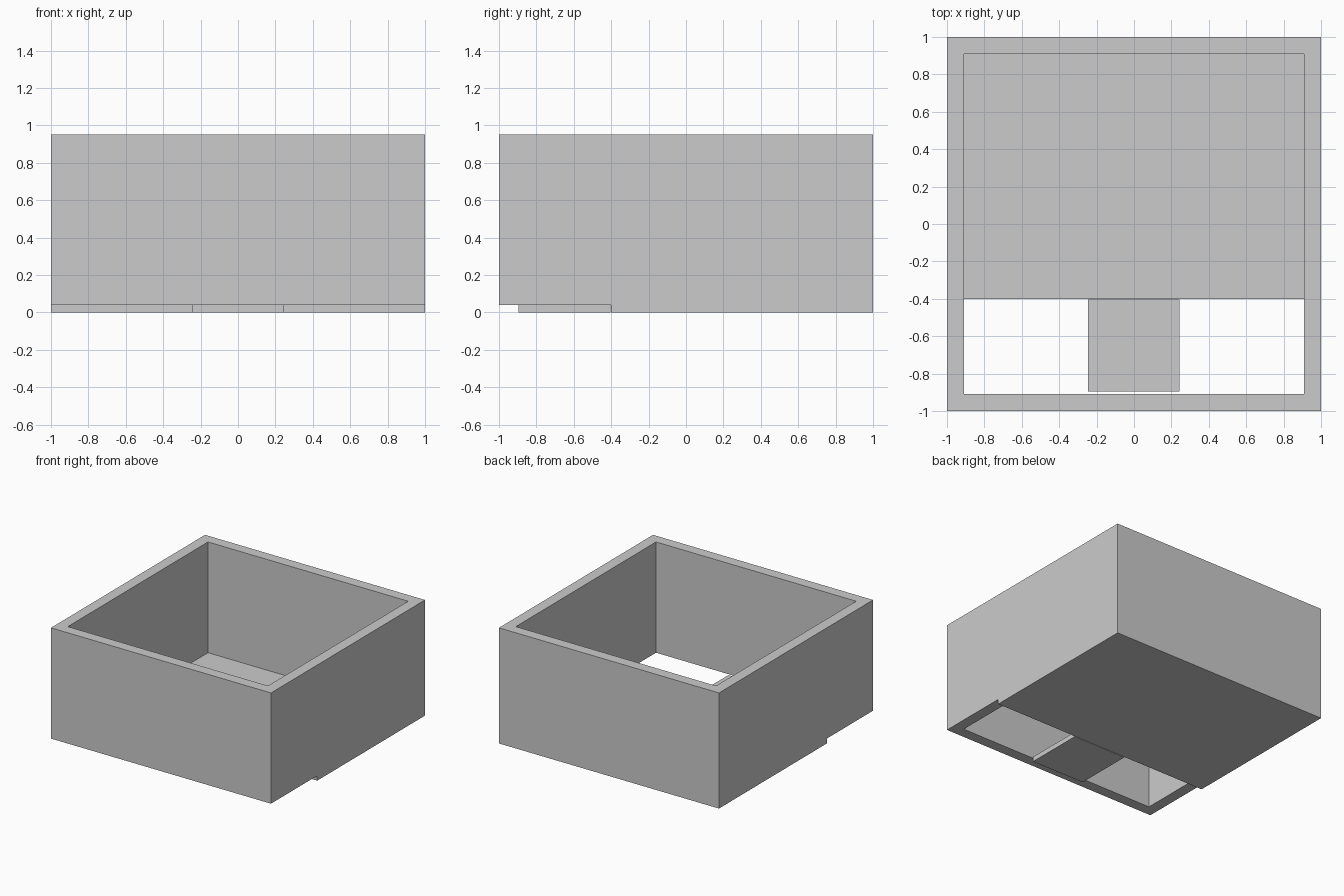
import bpy, bmesh

if "Cube" in bpy.data.objects:
    bpy.data.objects.remove(bpy.data.objects["Cube"])


def prism(name, x0, x1, y0, y1, z0, z1):
    """Axis-aligned box given by its limits."""
    bm = bmesh.new()
    bmesh.ops.create_cube(bm, size=1)
    for v in bm.verts:
        v.co.x = x1 if v.co.x > 0 else x0
        v.co.y = y1 if v.co.y > 0 else y0
        v.co.z = z1 if v.co.z > 0 else z0
    mesh = bpy.data.meshes.new(name)
    bm.to_mesh(mesh)
    bm.free()
    obj = bpy.data.objects.new(name, mesh)
    bpy.context.collection.objects.link(obj)
    return obj


def square_ring(name, outer, inner, z0, z1):
    """Four mitred walls round an open square."""
    corners = [(-1, -1), (1, -1), (1, 1), (-1, 1)]
    bm = bmesh.new()
    loops = [[bm.verts.new((x * r, y * r, z)) for x, y in corners]
             for r, z in ((outer, z0), (outer, z1), (inner, z1), (inner, z0))]
    for k in range(4):
        a, b = loops[k], loops[(k + 1) % 4]
        for i in range(4):
            j = (i + 1) % 4
            bm.faces.new((a[i], a[j], b[j], b[i]))
    bmesh.ops.recalc_face_normals(bm, faces=bm.faces)
    mesh = bpy.data.meshes.new(name)
    bm.to_mesh(mesh)
    bm.free()
    obj = bpy.data.objects.new(name, mesh)
    bpy.context.collection.objects.link(obj)
    return obj


FLOOR_TOP = 0.04

# Open-topped walls resting on the floor slab
square_ring("walls", 1.0, 0.91, FLOOR_TOP, 0.95)

# Floor slab stopping short of the front wall
prism("floor", -1, 1, -0.4, 1, 0, FLOOR_TOP)

# Narrow floor panel reaching toward the front wall
prism("front_floor_panel", -0.245, 0.242, -0.895, -0.404, 0, FLOOR_TOP)
